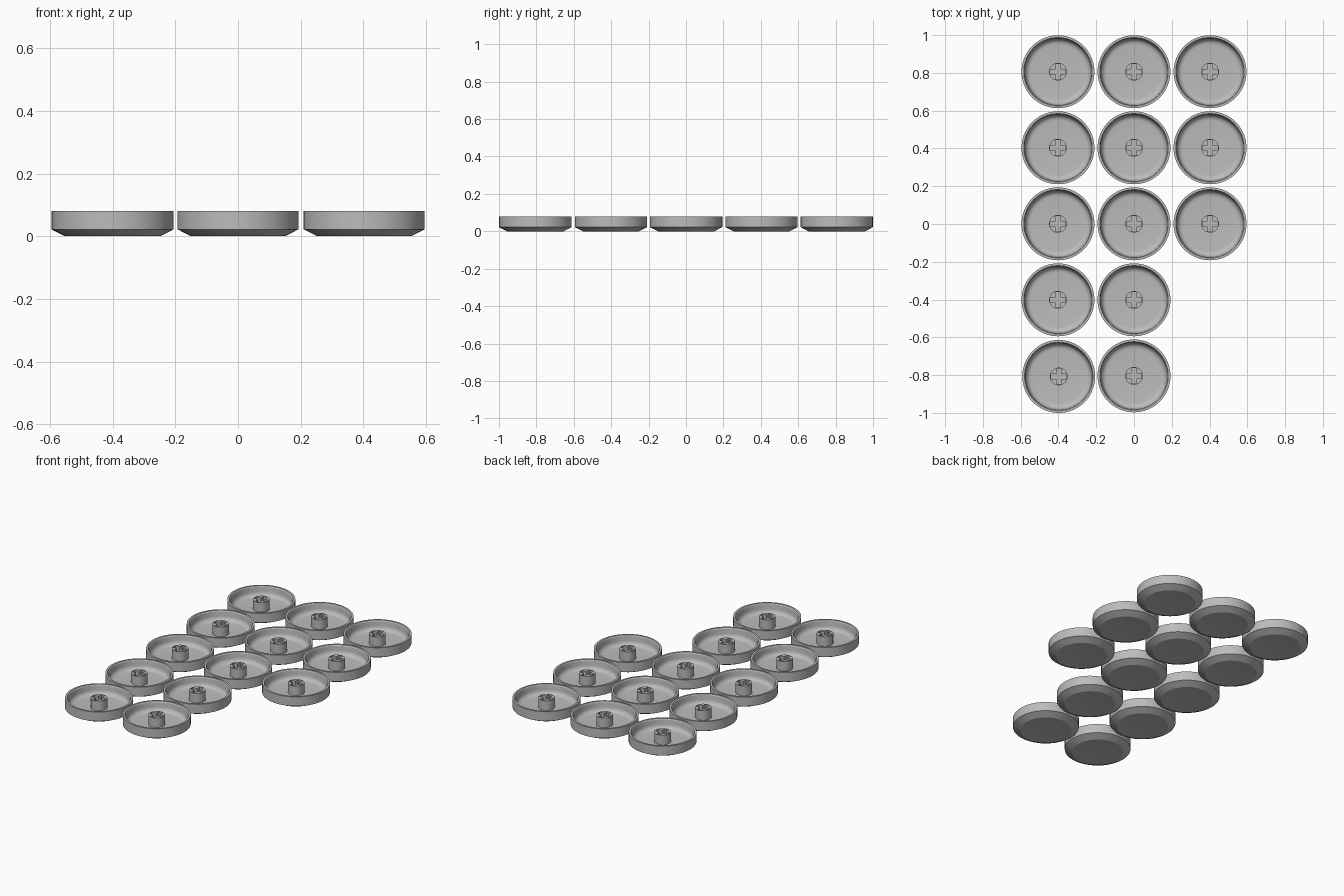
import bpy
import bmesh
import math

cube = bpy.data.objects.get("Cube")
if cube:
    bpy.data.objects.remove(cube, do_unlink=True)

SEGMENTS = 72
PITCH = 0.4025
HEIGHT = 0.08

grey = bpy.data.materials.new("matte grey")
grey.use_nodes = True
GREY = (0.5, 0.5, 0.5, 1)
grey.diffuse_color = GREY
grey.node_tree.nodes["Principled BSDF"].inputs["Base Color"].default_value = GREY


def link(name, mesh):
    obj = bpy.data.objects.new(name, mesh)
    bpy.context.collection.objects.link(obj)
    return obj


def finish(name, bm):
    bmesh.ops.recalc_face_normals(bm, faces=bm.faces)
    mesh = bpy.data.meshes.new(name)
    bm.to_mesh(mesh)
    bm.free()
    mesh.materials.append(grey)
    return link(name, mesh)


def lathe(name, profile):
    """Spin an (r, z) profile that starts and ends on the axis."""
    bm = bmesh.new()
    verts = [bm.verts.new((r, 0, z)) for r, z in profile]
    edges = [bm.edges.new(pair) for pair in zip(verts, verts[1:])]
    bmesh.ops.spin(bm, geom=verts + edges, cent=(0, 0, 0), axis=(0, 0, 1),
                   angle=math.tau, steps=SEGMENTS, use_duplicate=False)
    bmesh.ops.remove_doubles(bm, verts=bm.verts, dist=0.0001)
    return finish(name, bm)


def cross_prism(name, arm, half, bottom, top):
    """Upright prism with a plus-shaped outline."""
    bm = bmesh.new()
    outline = []
    for i in range(4):
        c, s = round(math.cos(i * math.pi / 2)), round(math.sin(i * math.pi / 2))
        for x, y in ((arm, -half), (arm, half), (half, half)):
            outline.append(bm.verts.new((x * c - y * s, x * s + y * c, bottom)))
    face = bm.faces.new(outline)
    grown = bmesh.ops.extrude_face_region(bm, geom=[face])
    moved = [g for g in grown["geom"] if isinstance(g, bmesh.types.BMVert)]
    bmesh.ops.translate(bm, verts=moved, vec=(0, 0, top - bottom))
    return finish(name, bm)


# Upturned cap: shallow dished underside, bevel, wall, rim, rounded inner floor
dish = [(0.15 * i / 6, 0.006 * (1 - (i / 6) ** 2)) for i in range(7)]
wall = [(0.193, 0.022), (0.193, HEIGHT), (0.181, HEIGHT), (0.177, 0.074)]
fillet = [(0.145 + 0.029 * math.cos(a), 0.048 - 0.028 * math.sin(a))
          for a in (math.pi / 2 * i / 6 for i in range(7))]
cap = lathe("cap", dish + wall + fillet + [(0, 0.02)])

# Stem with a cross-shaped socket
stem = lathe("stem", [(0, 0.018), (0.047, 0.018), (0.047, HEIGHT), (0, HEIGHT)])
cutter = cross_prism("socket_cutter", 0.041, 0.013, 0.03, HEIGHT + 0.02)
cutter.hide_render = True
cut = stem.modifiers.new("socket", "BOOLEAN")
cut.operation = "DIFFERENCE"
cut.solver = "EXACT"
cut.object = cutter
bpy.context.view_layer.objects.active = stem
bpy.ops.object.modifier_apply(modifier=cut.name)
bpy.data.objects.remove(cutter, do_unlink=True)

# Smooth the round surfaces while keeping edges crisp
for obj in (cap, stem):
    bpy.ops.object.select_all(action="DESELECT")
    obj.select_set(True)
    bpy.context.view_layer.objects.active = obj
    bpy.ops.object.shade_smooth_by_angle(angle=math.radians(25))

# Lay out the caps: three columns at the back, two at the front
cap_mesh, stem_mesh = cap.data, stem.data
for obj in (cap, stem):
    bpy.data.objects.remove(obj, do_unlink=True)
for row, count in enumerate((3, 3, 3, 2, 2)):
    for col in range(count):
        spot = ((col - 1) * PITCH, (2 - row) * PITCH + 0.001, 0)
        if row == 4:
            spot = (spot[0] + (0.004 if col == 0 else 0), -0.807 + 0.003 * col, 0)
        for part, mesh in (("cap", cap_mesh), ("stem", stem_mesh)):
            link(f"{part}_row{row + 1}_col{col + 1}", mesh).location = spot
